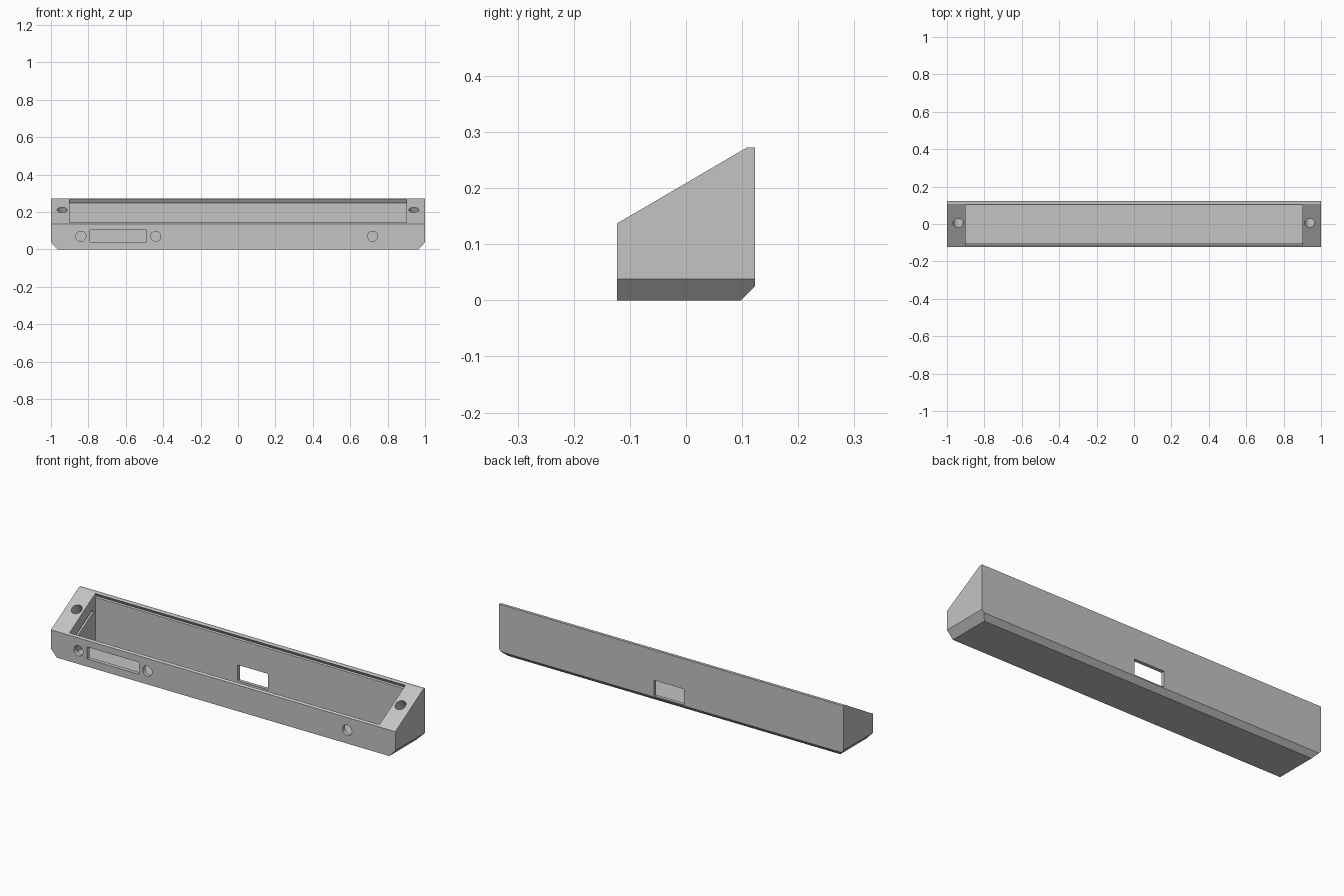
import bpy
import bmesh
import math
from mathutils import Matrix, Vector

if "Cube" in bpy.data.objects:
    bpy.data.objects.remove(bpy.data.objects["Cube"], do_unlink=True)

# Main measurements
HALF_DEPTH = 0.123
FRONT_Z, TOP_Z, SLOPE_END = 0.137, 0.272, 0.108
TILT = math.atan2(TOP_Z - FRONT_Z, SLOPE_END + HALF_DEPTH)
NORMAL = Vector((0, -math.sin(TILT), math.cos(TILT)))

grey = bpy.data.materials.new("plain grey")
grey.use_nodes = True
grey.diffuse_color = (0.55, 0.55, 0.55, 1)
grey.node_tree.nodes["Principled BSDF"].inputs["Base Color"].default_value = grey.diffuse_color


def slope_point(x, y):
    return Vector((x, y, FRONT_Z + (y + HALF_DEPTH) * math.tan(TILT)))


def finish(bm, name):
    bmesh.ops.recalc_face_normals(bm, faces=bm.faces)
    mesh = bpy.data.meshes.new(name)
    bm.to_mesh(mesh)
    bm.free()
    obj = bpy.data.objects.new(name, mesh)
    bpy.context.collection.objects.link(obj)
    mesh.materials.append(grey)
    return obj


def extrude_x(name, profile, x0, x1):
    bm = bmesh.new()
    face = bm.faces.new([bm.verts.new((x0, y, z)) for y, z in profile])
    out = bmesh.ops.extrude_face_region(bm, geom=[face])
    moved = [v for v in out["geom"] if isinstance(v, bmesh.types.BMVert)]
    bmesh.ops.translate(bm, verts=moved, vec=(x1 - x0, 0, 0))
    return bm if name is None else finish(bm, name)


def box(name, x0, x1, y0, y1, z0, z1):
    return extrude_x(name, [(y0, z0), (y1, z0), (y1, z1), (y0, z1)], x0, x1)


def slanted(name, x0, x1, y0, y1, top, bottom):
    # Slab parallel to the sloping top, with ends square to it
    a, b = slope_point(0, y0), slope_point(0, y1)
    pts = [a + NORMAL * top, a + NORMAL * bottom, b + NORMAL * bottom, b + NORMAL * top]
    return extrude_x(name, [(p.y, p.z) for p in pts], x0, x1)


def cylinder(name, centre, angle, radius, length):
    bm = bmesh.new()
    matrix = Matrix.Translation(centre) @ Matrix.Rotation(angle, 4, "X")
    bmesh.ops.create_cone(bm, cap_ends=True, segments=32, radius1=radius,
                          radius2=radius, depth=length, matrix=matrix)
    return finish(bm, name)


# Sloped case body with bevelled rear and end undersides
bm = extrude_x(None, [(-HALF_DEPTH, 0), (0.098, 0), (HALF_DEPTH, 0.025),
                      (HALF_DEPTH, TOP_Z), (SLOPE_END, TOP_Z), (-HALF_DEPTH, FRONT_Z)], -1, 1)
for side in (-1, 1):
    cut = bmesh.ops.bisect_plane(bm, geom=bm.verts[:] + bm.edges[:] + bm.faces[:],
                                 plane_co=(side, 0, 0.038), plane_no=(side * 0.038, 0, -0.035),
                                 clear_outer=True)
    rim = [e for e in bm.edges if e.is_boundary]
    bmesh.ops.holes_fill(bm, edges=rim)
body = finish(bm, "case_body")

# Inner cavity, trimmed to stay under the panel recess
end_a = slope_point(0, -0.102) - NORMAL * 0.01
end_b = slope_point(0, 0.105) - NORMAL * 0.01
cutters = [
    extrude_x("cavity", [(-0.102, 0.02), (0.105, 0.02), (0.105, end_b.z), (-0.102, end_a.z)],
              -0.9, 0.9),
    slanted("panel_recess", -0.9, 0.9, -0.112, 0.102, 0.05, -0.02),
    box("front_window", -0.79, -0.49, -0.2, -0.05, 0.04, 0.103),
    box("rear_port", -0.075, 0.1, 0.05, 0.2, 0.03, 0.113),
]
# Round front holes
for x in (-0.84, -0.44, 0.72):
    cutters.append(cylinder("front_hole", (x, -0.12, 0.07), math.pi / 2, 0.027, 0.1))
# Screw holes and inner slots at both ends
for side in (-1, 1):
    cutters.append(cylinder("screw_hole", slope_point(side * 0.94, 0.005), TILT, 0.027, 0.2))
    x0, x1 = sorted((side * 0.88, side * 0.91))
    cutters.append(slanted("end_slot", x0, x1, -0.11, 0.05, -0.055, -0.07))

for cutter in cutters:
    cutter.hide_render = True
    mod = body.modifiers.new(cutter.name, "BOOLEAN")
    mod.operation = "DIFFERENCE"
    mod.solver = "EXACT"
    mod.object = cutter

# Bake the cuts and drop the cutters
bpy.context.view_layer.update()
graph = bpy.context.evaluated_depsgraph_get()
mesh = bpy.data.meshes.new_from_object(body.evaluated_get(graph))
body.modifiers.clear()
body.data = mesh
for cutter in cutters:
    bpy.data.objects.remove(cutter, do_unlink=True)

bpy.ops.object.select_all(action="DESELECT")
body.select_set(True)
bpy.context.view_layer.objects.active = body
bpy.ops.object.shade_smooth_by_angle(angle=math.radians(30))
